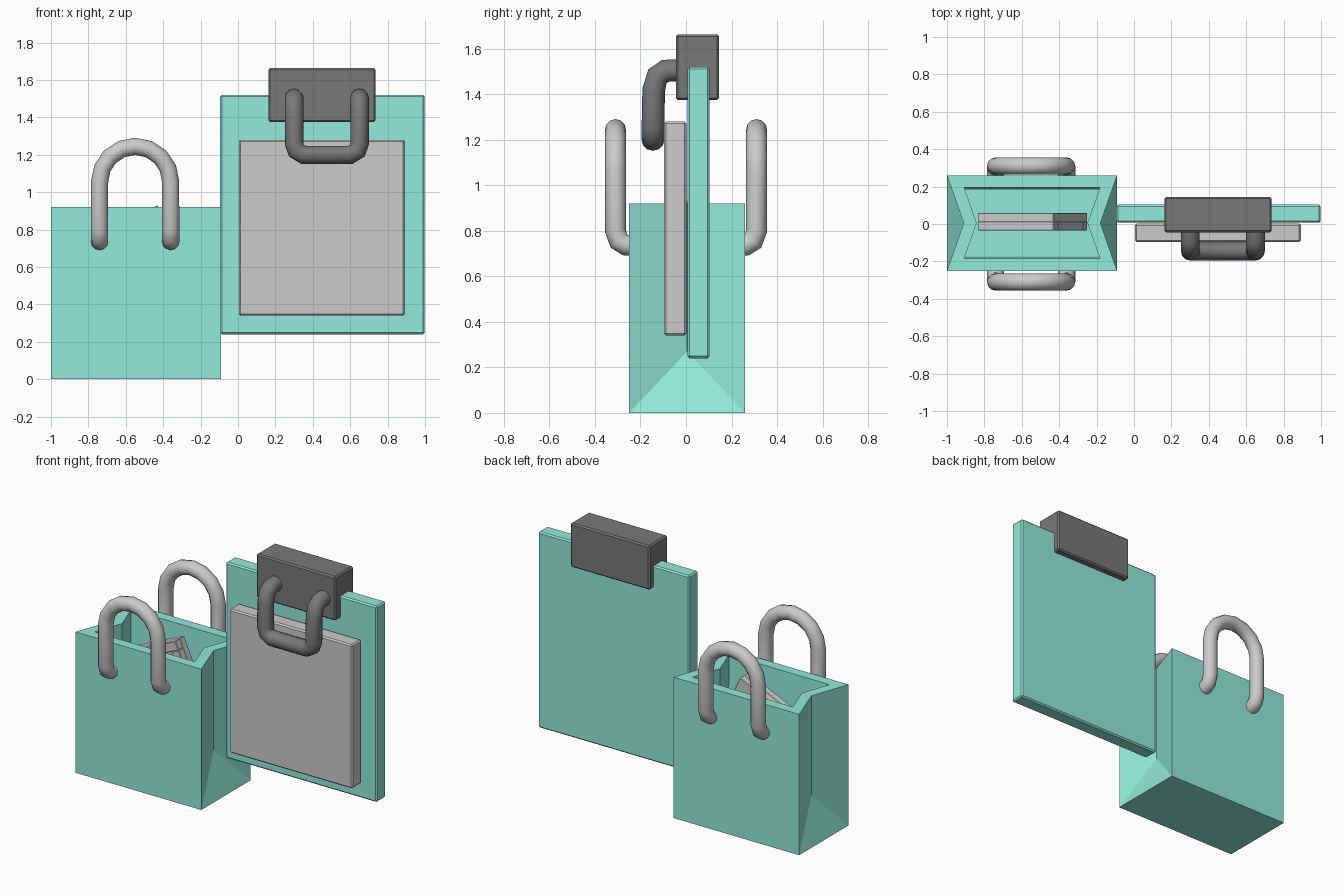
import bpy, bmesh
from math import sin, cos, pi, radians
from mathutils import Matrix, Vector

if "Cube" in bpy.data.objects:
    bpy.data.objects.remove(bpy.data.objects["Cube"])


def material(name, colour):
    m = bpy.data.materials.new(name)
    m.diffuse_color = (*colour, 1)
    m.use_nodes = True
    m.node_tree.nodes["Principled BSDF"].inputs["Base Color"].default_value = m.diffuse_color
    return m


TEAL = material("teal", (0.29, 0.83, 0.69))
BLACK = material("black", (0.19, 0.19, 0.19))


def add(name, mesh, mat=None):
    ob = bpy.data.objects.new(name, mesh)
    bpy.context.collection.objects.link(ob)
    if mat:
        mesh.materials.append(mat)
    return ob


def smooth(ob, angle=40):
    bpy.ops.object.select_all(action='DESELECT')
    ob.select_set(True)
    bpy.context.view_layer.objects.active = ob
    bpy.ops.object.shade_smooth_by_angle(angle=radians(angle))


def box(name, lo, hi, mat=None, bevel=0.009):
    lo, hi = Vector(lo), Vector(hi)
    bm = bmesh.new()
    bmesh.ops.create_cube(bm, size=1)
    bmesh.ops.scale(bm, vec=hi - lo, verts=bm.verts)
    bmesh.ops.translate(bm, vec=(lo + hi) / 2, verts=bm.verts)
    bmesh.ops.bevel(bm, geom=bm.edges[:], offset=bevel, segments=1, affect='EDGES')
    me = bpy.data.meshes.new(name)
    bm.to_mesh(me)
    bm.free()
    return add(name, me, mat)


def tube(name, points, radius, mat=None):
    cu = bpy.data.curves.new(name + "_path", 'CURVE')
    cu.dimensions = '3D'
    cu.bevel_depth, cu.bevel_resolution, cu.use_fill_caps = radius, 4, True
    sp = cu.splines.new('POLY')
    sp.points.add(len(points) - 1)
    for p, co in zip(sp.points, points):
        p.co = (*co, 1)
    tmp = bpy.data.objects.new("tmp", cu)
    bpy.context.collection.objects.link(tmp)
    dg = bpy.context.evaluated_depsgraph_get()
    me = bpy.data.meshes.new_from_object(tmp.evaluated_get(dg))
    bpy.data.objects.remove(tmp)
    ob = add(name, me, mat)
    smooth(ob, 50)
    return ob


# Paper bag: open box with folded side gussets
X0, X1, Y0, Y1, H = -1.0, -0.09, -0.25, 0.26, 0.92
YM, FOLD, APEX = (Y0 + Y1) / 2, 0.09, 0.27
bm = bmesh.new()
corners = [(X0, Y0), (X1, Y0), (X1, Y1), (X0, Y1)]
low = [bm.verts.new((x, y, 0)) for x, y in corners]
top = [bm.verts.new((x, y, H)) for x, y in corners]
bm.faces.new(low[::-1])
for a, b in ((0, 1), (2, 3)):
    bm.faces.new((low[a], low[b], top[b], top[a]))
for a, b, x in ((1, 2, X1 - FOLD), (3, 0, X0 + FOLD)):
    p = bm.verts.new((x, YM, APEX))
    q = bm.verts.new((x, YM, H))
    bm.faces.new((low[a], low[b], p))
    bm.faces.new((low[a], p, q, top[a]))
    bm.faces.new((p, low[b], top[b], q))
me = bpy.data.meshes.new("shopping_bag")
bm.to_mesh(me)
bm.free()
bag = add("shopping_bag", me, TEAL)
so = bag.modifiers.new("thickness", 'SOLIDIFY')
so.thickness, so.offset, so.use_even_offset = 0.065, -1, True

# Bag handles, front and back
leg = [(0.22, 0.735), (0.265, 0.737), (0.295, 0.755), (0.31, 0.80)]
for name, s in (("front_bag_handle", -1), ("back_bag_handle", 1)):
    pts = [(-0.74, s * y, z) for y, z in leg]
    pts += [(-0.55 - 0.19 * cos(pi * i / 8), s * 0.31, 1.055 + 0.19 * sin(pi * i / 8))
            for i in range(9)]
    pts += [(-0.36, s * y, z) for y, z in leg[::-1]]
    tube(name, pts, 0.046)

# Tilted picture frame inside the bag
tilt = Matrix.Translation((-0.43, 0.01, 0.93)) @ Matrix.Rotation(radians(-24), 4, 'Y')
S, T = 0.445, 0.06
parts = [("frame_back", (-S, 0, -S), (0, 0.05, 0)),
         ("frame_top", (-S, -0.045, -T), (0, 0.005, 0)),
         ("frame_bottom", (-S, -0.045, -S), (0, 0.005, T - S)),
         ("frame_left", (-S, -0.045, T - S), (T - S, 0.005, -T)),
         ("frame_right", (-T, -0.045, T - S), (0, 0.005, -T))]
for name, lo, hi in parts:
    box(name, lo, hi, bevel=0.004).matrix_world = tilt

# Clipboard
box("clipboard", (-0.095, 0.007, 0.24), (0.998, 0.103, 1.52), TEAL)
box("paper_stack", (0.005, -0.096, 0.34), (0.892, 0.002, 1.28))
box("clip_body", (0.163, -0.045, 1.375), (0.735, 0.145, 1.663), BLACK)

# Wire lever on the clip
half = [(-0.02, 1.505), (-0.09, 1.503), (-0.125, 1.48), (-0.142, 1.42), (-0.145, 1.26)]
pts = [(0.30, y, z) for y, z in half]
pts += [(0.312, -0.145, 1.222), (0.35, -0.145, 1.20),
        (0.60, -0.145, 1.20), (0.638, -0.145, 1.222)]
pts += [(0.65, y, z) for y, z in half[::-1]]
tube("clip_lever", pts, 0.05, BLACK)
